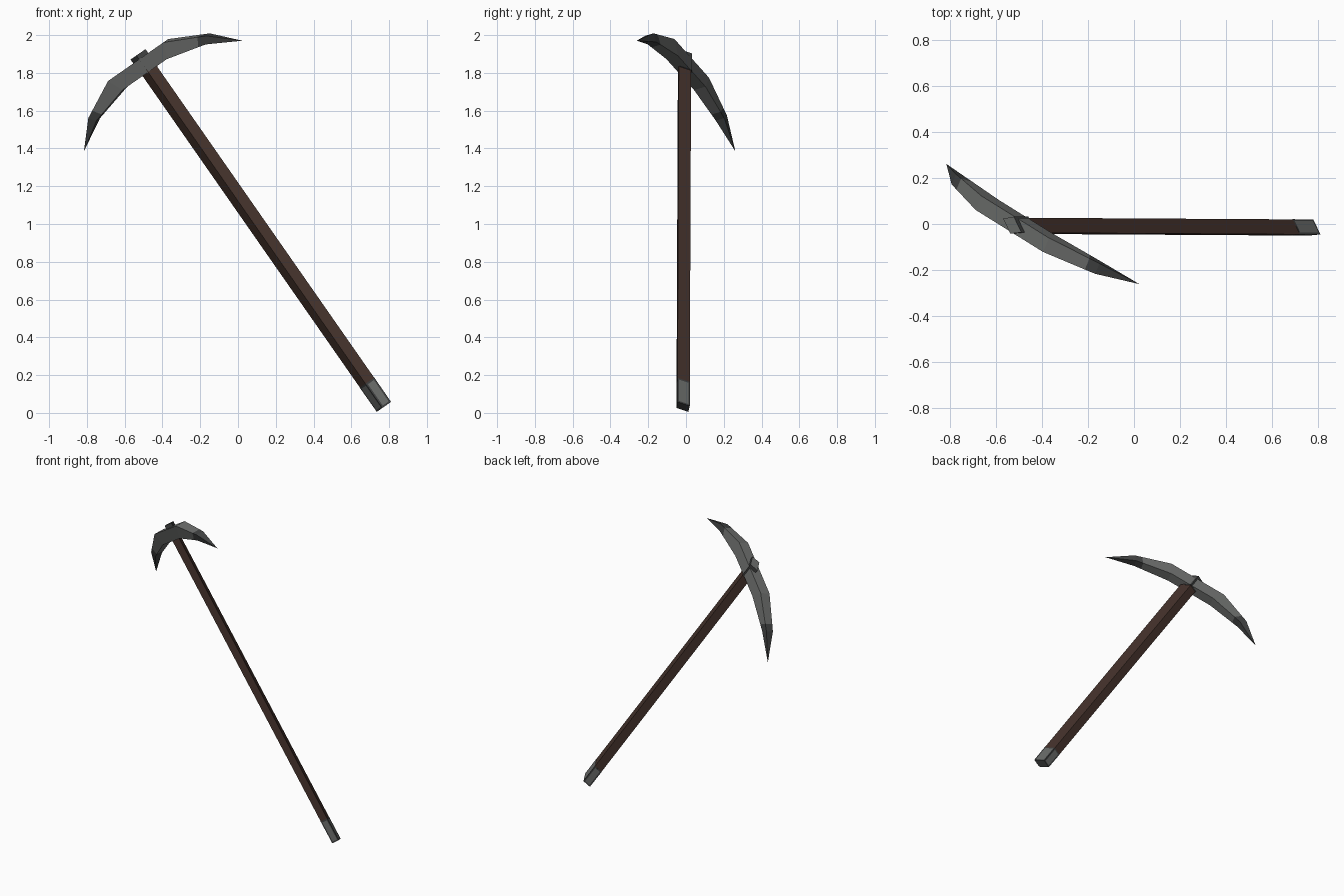
import bpy, bmesh
from mathutils import Vector

if "Cube" in bpy.data.objects:
    bpy.data.objects.remove(bpy.data.objects["Cube"])

# Tilted frame: D runs up the handle, P across it, Y is depth
D = Vector((-0.572, 0, 0.82))
P = Vector((0.82, 0, 0.572))
Y = Vector((0, 1, 0))


def material(name, rgb):
    m = bpy.data.materials.new(name)
    m.diffuse_color = (*rgb, 1)
    m.use_nodes = True
    m.node_tree.nodes["Principled BSDF"].inputs["Base Color"].default_value = m.diffuse_color
    return m


wood = material("dark brown wood", (0.062, 0.034, 0.026))
iron = material("grey iron", (0.15, 0.155, 0.15))
dark_iron = material("dark iron", (0.052, 0.054, 0.054))


def shaft_point(p, y, q):
    return P * p + Y * y + D * q


def head_point(s, w, q):
    """s along the blade, w across its thickness, q up the handle."""
    return shaft_point(0.635 + 0.893 * s + 0.456 * w, -0.456 * s + 0.893 * w, q)


def loft(name, rings, mats, segment_mats, end_mats=(0, 0), inset=0):
    """Join four-sided rings into a closed solid, one material per segment."""
    bm = bmesh.new()
    loops = [[bm.verts.new(v) for v in ring] for ring in rings]
    sides = []
    for a, b, mi in zip(loops, loops[1:], segment_mats):
        for i in range(4):
            j = (i + 1) % 4
            f = bm.faces.new((a[i], a[j], b[j], b[i]))
            f.material_index = mi
            sides.append(f)
    for loop, mi in zip((loops[0], loops[-1]), end_mats):
        bm.faces.new(loop).material_index = mi
    bmesh.ops.remove_doubles(bm, verts=bm.verts[:], dist=0.0005)
    bmesh.ops.recalc_face_normals(bm, faces=bm.faces[:])
    if inset:   # worn lighter patch in the middle of each side
        bmesh.ops.inset_individual(bm, faces=sides, thickness=inset)
        for f in sides:
            f.material_index = 1
    me = bpy.data.meshes.new(name)
    bm.to_mesh(me)
    bm.free()
    for m in mats:
        me.materials.append(m)
    ob = bpy.data.objects.new(name, me)
    bpy.context.collection.objects.link(ob)
    return ob


# Skewed four-sided handle section as (p, y)
SECTION = [(0.698, -0.045), (0.660, 0.020), (0.606, 0.012), (0.642, -0.050)]


def section(q, dy=0.0, k=1.0):
    return [shaft_point(0.652 + (p - 0.652) * k, -0.016 + (y + 0.016) * k + dy, q)
            for p, y in SECTION]


# Handle, metal end cap and the nub above the head
loft("handle", [section(-0.27), section(1.77, 0.007)], [wood], [0])
loft("end_cap", [section(-0.416), section(-0.26, 0, 1.02)],
     [dark_iron, iron], [0], (0, 0), inset=0.013)
loft("top_nub", [section(1.75, 0.01, 1.05), section(1.86, 0.01, 1.05)],
     [dark_iron, iron], [0], (0, 1))

# Curved pick head: half profile (outer s, outer q, inner s, inner q, half width)
HALF = [(0.573, 1.603, 0.573, 1.603, 0.0),
        (0.426, 1.734, 0.395, 1.698, 0.025),
        (0.381, 1.754, 0.348, 1.709, 0.027),
        (0.200, 1.835, 0.160, 1.752, 0.034)]


def blade_ring(so, qo, si, qi, w, sign):
    return [head_point(sign * so, -w, qo), head_point(sign * so, w, qo),
            head_point(sign * si, w, qi), head_point(sign * si, -w, qi)]


rings = [blade_ring(*h, -1) for h in HALF] + [blade_ring(*h, 1) for h in reversed(HALF)]
# Collapsed tips: nudge so the zero-size end rings weld into points
bm_rings = [[v.copy() for v in r] for r in rings]
for r in (bm_rings[0], bm_rings[-1]):
    c = sum(r, Vector()) / 4
    for i in range(4):
        r[i] = c + (r[i] - c) * 0.1
loft("pick_head", bm_rings, [iron, dark_iron], [1, 1, 0, 0, 0, 1, 1], (1, 1))
